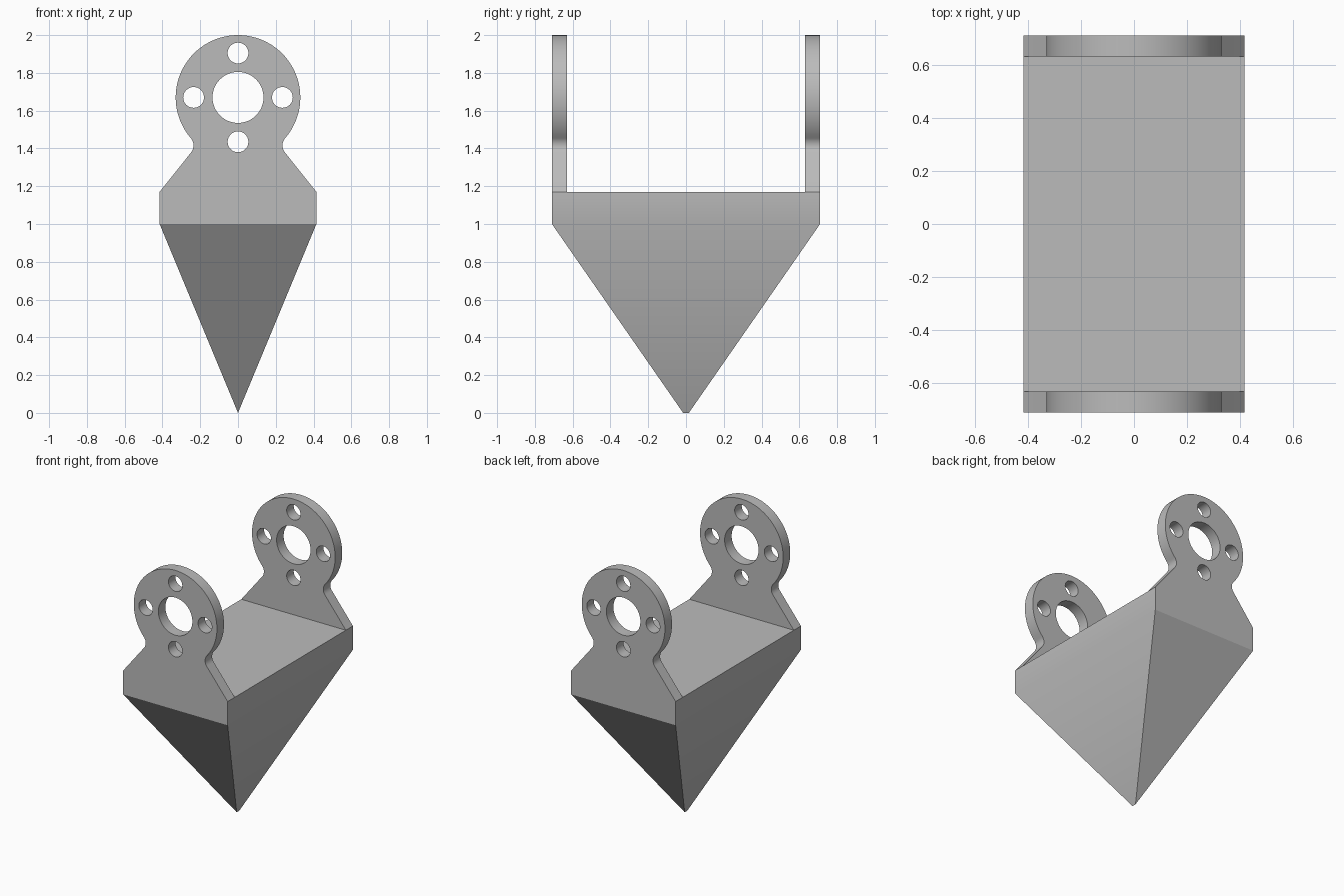
import bpy, bmesh
from math import sin, cos, pi, radians
from mathutils import Vector

default = bpy.data.objects.get("Cube")
if default:
    bpy.data.objects.remove(default, do_unlink=True)

HALF_X, HALF_Y = 0.415, 0.71      # block footprint
BASE_Z, DECK_Z = 1.0, 1.17        # bottom and top of the straight band
TIP_Y = 0.015                     # half length of the short tip ridge
THICK = 0.08                      # lug thickness
RING_Z, RING_R = 1.67, 0.33       # lug head

grey = bpy.data.materials.new("plain grey")
grey.use_nodes = True
grey.diffuse_color = (0.5, 0.5, 0.5, 1)
grey.node_tree.nodes["Principled BSDF"].inputs["Base Color"].default_value = (0.5, 0.5, 0.5, 1)


def finish(bm, name):
    bmesh.ops.recalc_face_normals(bm, faces=bm.faces)
    mesh = bpy.data.meshes.new(name)
    bm.to_mesh(mesh)
    bm.free()
    mesh.materials.append(grey)
    obj = bpy.data.objects.new(name, mesh)
    bpy.context.collection.objects.link(obj)
    bpy.ops.object.select_all(action='DESELECT')
    obj.select_set(True)
    bpy.context.view_layer.objects.active = obj
    bpy.ops.object.shade_smooth_by_angle(angle=radians(30))
    return obj


def arc(cx, cz, r, start, end, steps):
    angles = [radians(start + (end - start) * i / steps) for i in range(steps + 1)]
    return [(cx + r * cos(a), cz + r * sin(a)) for a in angles]


def loop(bm, points, y):
    verts = [bm.verts.new((x, y, z)) for x, z in points]
    return [bm.edges.new((v, verts[i - 1])) for i, v in enumerate(verts)]


# Wedge body: straight band tapering down to a short ridge
bm = bmesh.new()
corners = [(-1, -1), (1, -1), (1, 1), (-1, 1)]
deck, rim = [[bm.verts.new((sx * HALF_X, sy * HALF_Y, z)) for sx, sy in corners]
             for z in (DECK_Z, BASE_Z)]
front_tip, back_tip = [bm.verts.new((0, y, 0)) for y in (-TIP_Y, TIP_Y)]
bm.faces.new(deck)
for i in range(4):
    j = (i + 1) % 4
    bm.faces.new((deck[i], deck[j], rim[j], rim[i]))
bm.faces.new((rim[0], rim[1], front_tip))
bm.faces.new((rim[2], rim[3], back_tip))
bm.faces.new((rim[1], rim[2], back_tip, front_tip))
bm.faces.new((rim[3], rim[0], front_tip, back_tip))
finish(bm, "wedge_body")

# Lug outline: sloped shoulder, small neck fillet, round head
right = [(HALF_X, DECK_Z)] + arc(0.2955, 1.416, 0.06, 218.6, 139.3, 10)
head = arc(0, RING_Z, RING_R, -40.7, 220.7, 64)[1:-1]
outline = right + head + [(-x, z) for x, z in reversed(right)]

# Centre bore and four bolt holes
holes = [arc(0, RING_Z, 0.135, 0, 352.5, 47)]
for k in range(4):
    a = k * pi / 2
    holes.append(arc(0.235 * cos(a), RING_Z + 0.235 * sin(a), 0.055, 0, 348.75, 31))

for name, y in (("front_lug", -HALF_Y), ("back_lug", HALF_Y - THICK)):
    bm = bmesh.new()
    edges = loop(bm, outline, y)
    for hole in holes:
        edges += loop(bm, hole, y)
    bmesh.ops.triangle_fill(bm, edges=edges, use_beauty=True, normal=(0, -1, 0))
    result = bmesh.ops.extrude_face_region(bm, geom=bm.faces[:], use_keep_orig=True)
    moved = [v for v in result["geom"] if isinstance(v, bmesh.types.BMVert)]
    bmesh.ops.translate(bm, verts=moved, vec=Vector((0, THICK, 0)))
    finish(bm, name)
